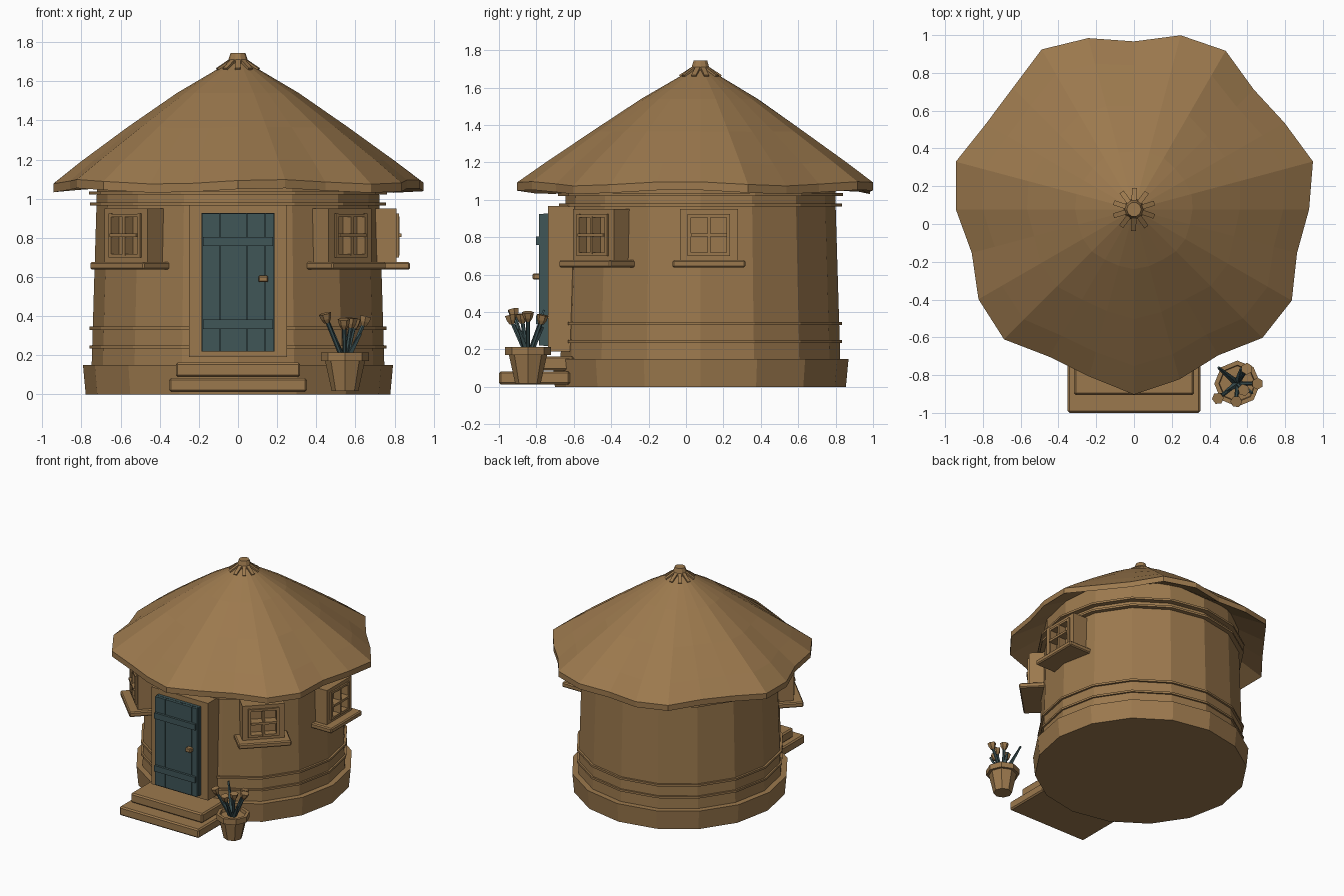
import bpy, bmesh, math
from mathutils import Matrix, Vector

if "Cube" in bpy.data.objects:
    bpy.data.objects.remove(bpy.data.objects["Cube"], do_unlink=True)

HUT_Y = 0.077
HUT = Matrix.Translation((0, HUT_Y, 0))


def material(name, rgb):
    m = bpy.data.materials.new(name)
    m.use_nodes = True
    m.diffuse_color = (*rgb, 1)
    m.node_tree.nodes["Principled BSDF"].inputs["Base Color"].default_value = (*rgb, 1)
    return m


BROWN = material("warm_brown", (0.33, 0.19, 0.075))
TEAL = material("dark_teal", (0.05, 0.092, 0.097))


def finish(bm, name, mat, matrix=Matrix(), bevel=0):
    bmesh.ops.recalc_face_normals(bm, faces=bm.faces)
    mesh = bpy.data.meshes.new(name)
    bm.to_mesh(mesh)
    bm.free()
    mesh.materials.append(mat)
    obj = bpy.data.objects.new(name, mesh)
    obj.matrix_world = matrix
    bpy.context.collection.objects.link(obj)
    if bevel:
        mod = obj.modifiers.new("edge_bevel", "BEVEL")
        mod.width, mod.segments = bevel, 1
    return obj


def box(name, x, y, z, mat=BROWN, matrix=Matrix(), bevel=0):
    """Box from (low, high) pairs on each axis."""
    bm = bmesh.new()
    bmesh.ops.create_cube(bm, size=1)
    for v in bm.verts:
        v.co = [(lo + hi) / 2 + c * (hi - lo) for c, (lo, hi) in zip(v.co, (x, y, z))]
    return finish(bm, name, mat, matrix, bevel)


def lathe(name, profile, sides, mat=BROWN, matrix=Matrix(), shape=None):
    """Turn (radius, z) points; shape(r, z, angle) may bend each point."""
    bm = bmesh.new()
    rings = []
    for r, z in profile:
        ring = []
        for i in range(sides):
            a = math.tau * i / sides
            rr, zz = shape(r, z, a) if shape else (r, z)
            ring.append(bm.verts.new((rr * math.cos(a), rr * math.sin(a), zz)))
        rings.append(ring)
    for low, high in zip(rings, rings[1:]):
        for i in range(sides):
            j = (i + 1) % sides
            bm.faces.new((low[i], low[j], high[j], high[i]))
    bm.faces.new(rings[0])
    bm.faces.new(rings[-1])
    return finish(bm, name, mat, matrix)


def rod(name, start, end, r1, r2, mat, sides=6):
    start, end = Vector(start), Vector(end)
    d = end - start
    matrix = Matrix.Translation(start) @ d.to_track_quat("Z", "Y").to_matrix().to_4x4()
    return lathe(name, [(r1, 0), (r2, d.length)], sides, mat, matrix)


# Walls, plinth and bands
lathe("plinth", [(0.778, 0), (0.792, 0.15)], 16, BROWN, HUT)
lathe("wall", [(0.748, 0.14), (0.722, 1.0), (0.718, 1.19)], 16, BROWN, HUT)
for i, (z, r) in enumerate([(0.235, 0.758), (0.33, 0.758), (0.965, 0.757), (1.02, 0.762)]):
    lathe(f"wall_band_{i + 1}", [(r, z), (r, z + 0.016)], 16, BROWN, HUT)


# Thatched roof with a wavy eave
def thatch(t, z, a):
    wave = 0.935 + 0.046 * math.cos(7 * a - math.radians(100))
    ripple = 0.012 * math.cos(5 * a + 0.6) * t ** 4
    return t * (0.945 + (wave - 0.945) * t), z + ripple


lathe("thatched_roof", [(0.1, 1.45), (0.72, 1.19), (1, 1.042), (1, 1.086), (0.85, 1.195),
                        (0.6, 1.365), (0.33, 1.54), (0.06, 1.69)], 24, BROWN, HUT, thatch)
lathe("roof_cap", [(0.062, 1.66), (0.052, 1.70), (0.038, 1.745)], 10, BROWN, HUT)
for i in range(10):
    a = math.tau * i / 10 + 0.3
    tie = HUT @ Matrix.Rotation(a, 4, "Z") @ Matrix.Translation((0.04, 0, 1.70))
    tie = tie @ Matrix.Rotation(math.radians(33), 4, "Y")
    box(f"roof_tie_{i + 1}", (0, 0.08), (-0.013, 0.013), (-0.02, 0.012), BROWN, tie)

# Door frame, planks, battens and handle
for side, x in (("left", (0.185, 0.25)), ("right", (-0.25, -0.185))):
    box(f"door_post_{side}", x, (-0.737, -0.55), (0.19, 0.967))
box("door_lintel", (-0.187, 0.187), (-0.737, -0.55), (0.925, 0.967))
box("door_threshold", (-0.187, 0.187), (-0.737, -0.55), (0.19, 0.22))
box("door_backing", (-0.187, 0.187), (-0.762, -0.62), (0.218, 0.927), TEAL)
edges = (-0.187, -0.093, 0.045, 0.139, 0.187)
for i, (lo, hi) in enumerate(zip(edges, edges[1:])):
    box(f"door_plank_{i + 1}", (lo + 0.002, hi - 0.002), (-0.785, -0.74), (0.22, 0.925), TEAL)
for name, z in (("lower", 0.335), ("upper", 0.757)):
    box(f"door_batten_{name}", (-0.18, 0.18), (-0.803, -0.78), (z, z + 0.047), TEAL)
box("door_handle", (0.105, 0.153), (-0.82, -0.78), (0.573, 0.607), BROWN, bevel=0.006)

# Steps
box("lower_step", (-0.352, 0.352), (-1.0, -0.62), (0.012, 0.083), bevel=0.01)
box("upper_step", (-0.318, 0.318), (-0.905, -0.6), (0.088, 0.163), bevel=0.01)


# Windows, built facing +x and turned around the hut
def window(name, degrees, shift):
    m = HUT @ Matrix.Rotation(math.radians(degrees), 4, "Z") @ Matrix.Translation((0, shift, 0))
    deep = (0.66, 0.81)
    for side, s in (("left", 1), ("right", -1)):
        box(f"{name}_jamb_{side}", deep, sorted((s * 0.113, s * 0.155)), (0.66, 0.95), BROWN, m)
        box(f"{name}_casing_{side}", (0.76, 0.822), sorted((s * 0.095, s * 0.114)),
            (0.70, 0.925), BROWN, m)
    box(f"{name}_head", deep, (-0.113, 0.113), (0.92, 0.95), BROWN, m)
    box(f"{name}_base", deep, (-0.113, 0.113), (0.66, 0.70), BROWN, m)
    box(f"{name}_casing_top", (0.76, 0.822), (-0.095, 0.095), (0.905, 0.922), BROWN, m)
    box(f"{name}_casing_bottom", (0.76, 0.822), (-0.095, 0.095), (0.70, 0.718), BROWN, m)
    box(f"{name}_pane", (0.66, 0.765), (-0.113, 0.113), (0.69, 0.93), BROWN, m)
    box(f"{name}_upright_bar", (0.76, 0.826), (-0.008, 0.008), (0.71, 0.91), BROWN, m)
    box(f"{name}_cross_bar", (0.76, 0.834), (-0.096, 0.096), (0.803, 0.821), BROWN, m)
    box(f"{name}_sill", (0.66, 0.878), (-0.195, 0.195), (0.637, 0.677), BROWN, m, 0.008)


window("front_left_window", -45, 0)
window("front_right_window", -135, 0)
window("left_side_window", 0, 0.045)

# Flower pot with blooms and leaves
PX, PY = 0.547, -0.845
pot = Matrix.Translation((PX, PY, 0))
lathe("flower_pot", [(0.068, 0.018), (0.102, 0.17), (0.122, 0.17), (0.122, 0.213),
                     (0.098, 0.213), (0.094, 0.19)], 8, BROWN, pot)
blooms = [(-0.092, -0.07, 0.365), (0.095, 0.0, 0.35), (-0.005, -0.085, 0.335),
          (0.045, 0.07, 0.335), (0.03, -0.03, 0.34)]
for i, (x, y, z) in enumerate(blooms):
    rod(f"stem_{i + 1}", (PX + x * 0.15, PY + y * 0.15, 0.18), (PX + x, PY + y, z + 0.01),
        0.011, 0.011, TEAL)
    lean = Vector((x * 0.5, y * 0.5, 0.2)).to_track_quat("Z", "Y").to_matrix().to_4x4()
    lathe(f"bloom_{i + 1}", [(0.014, 0), (0.026, 0.022), (0.032, 0.05)], 6, BROWN,
          Matrix.Translation((PX + x, PY + y, z)) @ lean)
leaves = [(-0.1, 0.085, 0.41), (0.08, -0.05, 0.31), (-0.06, -0.04, 0.3), (0.02, 0.08, 0.32)]
for i, (x, y, z) in enumerate(leaves):
    rod(f"leaf_{i + 1}", (PX + x * 0.1, PY + y * 0.1, 0.18), (PX + x, PY + y, z),
        0.018, 0.007, TEAL, 4)
